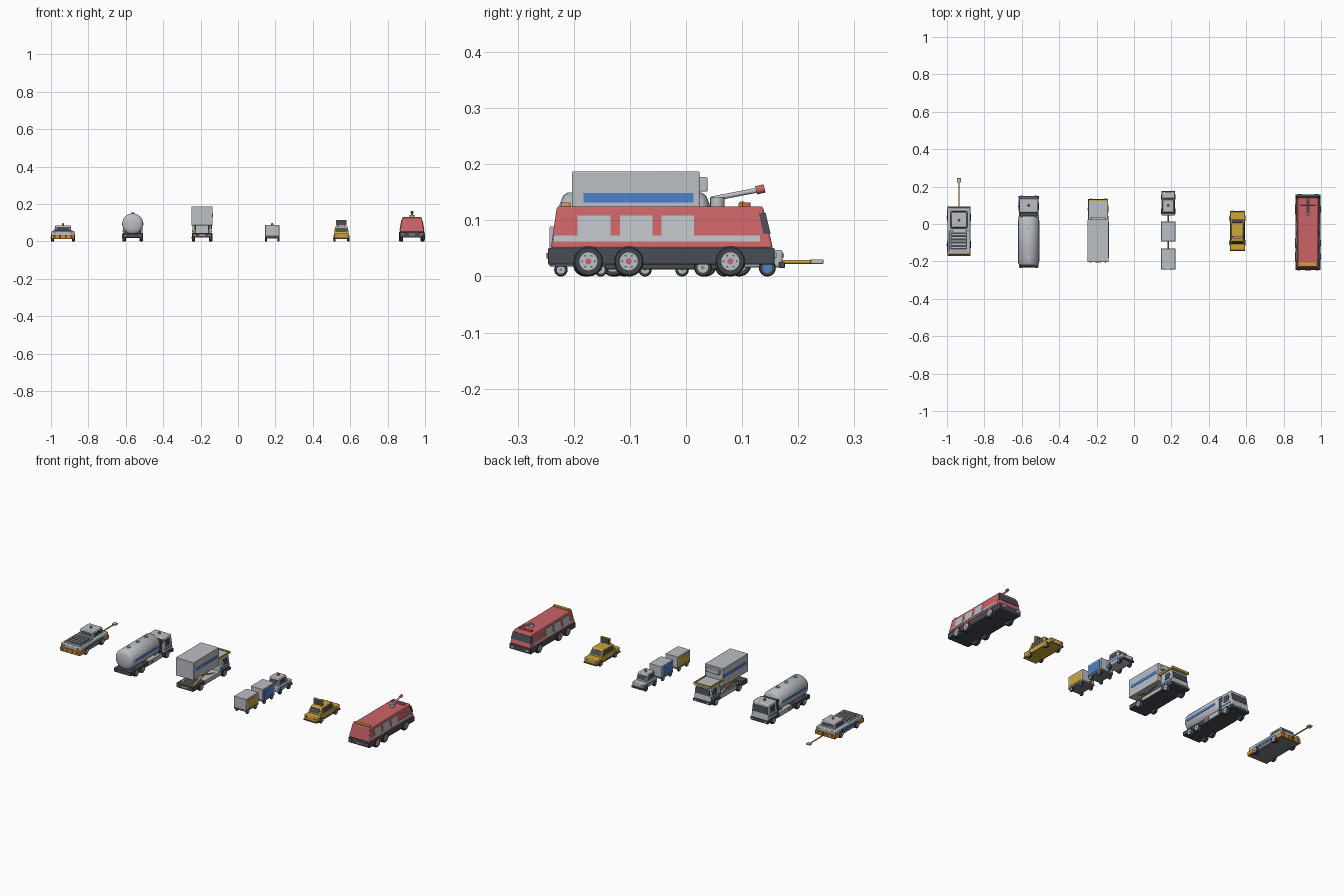
import bpy, bmesh, math
from mathutils import Vector, Matrix

cube = bpy.data.objects.get("Cube")
if cube:
    bpy.data.objects.remove(cube, do_unlink=True)

COLOURS = {
    "light_grey": (0.50, 0.52, 0.55), "mid_grey": (0.20, 0.21, 0.23),
    "dark_grey": (0.065, 0.072, 0.09), "tyre_black": (0.05, 0.056, 0.068),
    "red": (0.60, 0.125, 0.135), "yellow": (0.62, 0.38, 0.045),
    "blue": (0.07, 0.22, 0.60), "orange": (0.74, 0.25, 0.02),
}
MATS = {}
for key, rgb in COLOURS.items():
    m = bpy.data.materials.new(key)
    m.use_nodes = True
    m.diffuse_color = (*rgb, 1)
    m.node_tree.nodes["Principled BSDF"].inputs["Base Color"].default_value = (*rgb, 1)
    MATS[key] = m
made = []


def add(name, bm, mat, bevel=0):
    bmesh.ops.recalc_face_normals(bm, faces=bm.faces)
    me = bpy.data.meshes.new(name)
    bm.to_mesh(me)
    bm.free()
    me.materials.append(MATS[mat])
    ob = bpy.data.objects.new(name, me)
    bpy.context.collection.objects.link(ob)
    if bevel:
        mod = ob.modifiers.new("edge_round", "BEVEL")
        mod.width, mod.segments, mod.limit_method = bevel, 2, "ANGLE"
    made.append(ob)
    return ob


def loft(name, cx, low, high, mat, bevel=0):
    """Tapered block between two rectangles, each (width, y_back, y_front, z)."""
    bm = bmesh.new()
    rings = []
    for w, ya, yb, z in (low, high):
        corners = ((-w / 2, ya), (w / 2, ya), (w / 2, yb), (-w / 2, yb))
        rings.append([bm.verts.new((cx + x, y, z)) for x, y in corners])
    a, b = rings
    bm.faces.new(a[::-1])
    bm.faces.new(b)
    for i in range(4):
        j = (i + 1) % 4
        bm.faces.new((a[i], a[j], b[j], b[i]))
    return add(name, bm, mat, bevel)


def box(name, cx, w, ya, yb, za, zb, mat, bevel=0):
    return loft(name, cx, (w, ya, yb, za), (w, ya, yb, zb), mat, bevel)


def lathe(name, loc, axis, profile, mat, steps=24):
    """Spin (radius, distance) points about an axis."""
    bm = bmesh.new()
    vs = [bm.verts.new((r, 0, t)) for r, t in profile]
    edges = [bm.edges.new(p) for p in zip(vs, vs[1:])]
    bmesh.ops.spin(bm, geom=vs + edges, cent=(0, 0, 0), axis=(0, 0, 1),
                   angle=math.tau, steps=steps)
    bmesh.ops.remove_doubles(bm, verts=bm.verts, dist=1e-5)
    turn = Vector(axis).to_track_quat("Z", "Y").to_matrix().to_4x4()
    bm.transform(Matrix.Translation(loc) @ turn)
    return add(name, bm, mat)


def rod(name, start, end, r, mat, steps=16):
    d = Vector(end) - Vector(start)
    return lathe(name, start, d, [(0, 0), (r, 0), (r, d.length), (0, d.length)], mat, steps)


def wheels(name, cx, half, ys, r, width, cap="mid_grey", hub="light_grey", bolts=0):
    for y in ys:
        for s in (-1, 1):
            at = Vector((cx + s * half, y, r))
            out = Vector((s, 0, 0))
            lathe(name + "_tyre", at - out * width, out,
                  [(0, 0), (r * .9, 0), (r, width * .15), (r, width * .8),
                   (r * .9, width * .97), (r * .65, width * .97), (0, width * .9)], "tyre_black")
            rod(name + "_hub", at - out * width * .2, at, r * .6, hub)
            rod(name + "_cap", at - out * width * .2, at + out * .0012, r * .2, cap, 12)
            for k in range(bolts):
                a = math.tau * k / bolts
                p = at + Vector((0, math.cos(a), math.sin(a))) * r * .42
                rod(name + "_bolt", p - out * .002, p + out * .0006, r * .06, "dark_grey", 8)


def lamps(name, cx, spread, y, z, mat, w=.012, h=.007):
    for s in (-1, 1):
        box(name, cx + s * spread, w, y - .003, y + .003, z - h / 2, z + h / 2, mat)


def beacon(name, cx, y, z, mat="orange"):
    lathe(name, (cx, y, z), (0, 0, 1), [(0, 0), (.006, 0), (.006, .008), (.003, .012), (0, .012)], mat, 12)


# Fire engine
cx = .93
def shell(z, grow=0):
    t = (z - .05) / .075
    return .132 - .026 * t + grow, -.241 + .011 * t - grow / 2, .155 - .018 * t + grow / 2, z

box("fire_engine_skirt", cx, .133, -.246, .158, .021, .051, "dark_grey", .003)
loft("fire_engine_body", cx, shell(.05), shell(.125), "red", .004)
w, a, b, z = shell(.062, .003)
loft("fire_engine_stripe", cx, (w, -.236, .132, z), (shell(.073, .003)[0], -.235, .132, .073), "light_grey")
for ya in (-.193, -.118, -.044):
    low, high = shell(.064, .005)[0], shell(.109, .005)[0]
    loft("fire_engine_side_panel", cx, (low, ya, ya + .058, .064), (high, ya, ya + .058, .109), "light_grey")
low, high = shell(.076, .004), shell(.113, .004)
loft("fire_engine_windscreen", cx, (low[0], .138, low[2], .076), (high[0], .130, high[2], .113), "dark_grey")
lamps("fire_engine_headlamp", cx, .045, .158, .038, "light_grey", .02, .01)
lamps("fire_engine_tail_lamp", cx, .05, -.246, .038, "red", .014, .008)
box("fire_engine_rear_plate", cx, .03, -.249, -.244, .032, .042, "mid_grey")
box("fire_engine_light_bar", cx, .1, -.223, -.206, .124, .132, "yellow", .001)
box("fire_engine_roof_lamp_bar", cx, .08, .1, .115, .124, .132, "red", .001)
rod("cannon_base", (cx, .056, .122), (cx, .056, .141), .013, "light_grey")
rod("cannon_barrel", (cx, .045, .138), (cx, .128, .154), .0045, "light_grey")
rod("cannon_nozzle", (cx, .125, .1535), (cx, .14, .157), .0075, "red")
wheels("fire_engine", cx, .069, (-.174, -.102, .079), .027, .022, "red", bolts=6)

# Guide car with roof sign
cx = .553
box("guide_car_body", cx, .08, -.142, .067, .012, .045, "yellow", .004)
loft("guide_car_cabin", cx, (.078, -.108, .025, .044), (.064, -.09, .002, .08), "yellow", .003)
loft("guide_car_side_windows", cx, (.0775, -.088, .008, .05), (.0685, -.08, -.004, .073), "dark_grey")
loft("guide_car_windscreens", cx, (.062, -.1065, .0225, .05), (.056, -.0955, .0075, .073), "dark_grey")
box("guide_car_bumper", cx, .082, -.144, .069, .014, .021, "dark_grey")
lamps("guide_car_headlamp", cx, .027, .068, .034, "light_grey")
lamps("guide_car_tail_lamp", cx, .027, -.142, .034, "red")
lamps("guide_car_sign_post", cx, .018, -.07, .082, "dark_grey", .004, .01)
box("guide_car_sign_frame", cx, .056, -.076, -.064, .085, .115, "yellow", .001)
box("guide_car_sign_face", cx, .048, -.077, -.063, .089, .111, "dark_grey")
wheels("guide_car", cx, .043, (-.1, .03), .016, .012)

# Baggage tractor and two carts
cx = .183
box("tractor_body", cx, .07, .045, .172, .016, .047, "light_grey", .004)
box("tractor_stripe", cx, .072, .06, .16, .031, .037, "blue")
box("tractor_bumper", cx, .074, .166, .176, .015, .026, "dark_grey", .001)
loft("tractor_cab", cx, (.064, .056, .14, .046), (.058, .064, .128, .086), "light_grey", .003)
loft("tractor_side_windows", cx, (.0645, .07, .122, .054), (.0605, .072, .117, .077), "dark_grey")
loft("tractor_windscreens", cx, (.05, .0565, .1395, .054), (.046, .061, .132, .077), "dark_grey")
beacon("tractor_beacon", cx, .1, .086)
lamps("tractor_headlamp", cx, .024, .172, .037, "light_grey")
wheels("tractor", cx, .038, (.068, .145), .015, .011, hub="blue")
for ya, yb, cloth in ((-.093, .013, "blue"), (-.243, -.132, "yellow")):
    ym = (ya + yb) / 2
    box("cart_base", cx, .076, ya, yb, .018, .027, "mid_grey", .001)
    box("cart_box", cx, .076, ya, yb, .027, .089, "light_grey", .002)
    box("cart_curtain", cx, .0785, ya + .012, yb - .012, .031, .08, cloth)
    rod("cart_drawbar", (cx, yb - .01, .021), (cx, yb + .04, .021), .003, "yellow", 8)
    wheels("cart", cx, .037, (ya + .02, yb - .02), .012, .009)

# Catering truck
cx = -.192
box("catering_chassis", cx, .106, -.203, .125, .02, .045, "dark_grey", .002)
box("catering_skirt", cx, .109, -.1, .045, .024, .045, "light_grey", .002)
loft("catering_cab", cx, (.104, .035, .13, .03), (.1, .038, .118, .112), "light_grey", .004)
box("catering_cab_stripe", cx, .106, .045, .124, .05, .058, "blue")
loft("catering_windscreen", cx, (.09, .1, .1282, .066), (.086, .1, .1225, .1), "dark_grey")
loft("catering_side_window", cx, (.105, .07, .11, .066), (.103, .07, .105, .1), "dark_grey")
box("catering_bumper", cx, .108, .12, .134, .02, .036, "dark_grey", .002)
lamps("catering_headlamp", cx, .038, .1335, .03, "light_grey")
lamps("catering_tail_lamp", cx, .04, -.203, .034, "red")
box("catering_rear_marker", cx, .03, -.205, -.2, .03, .038, "yellow")
box("catering_platform", cx, .1, .024, .132, .113, .118, "light_grey")
box("catering_platform_rail", cx, .104, .124, .132, .112, .124, "yellow")
for s in (-1, 1):
    box("catering_side_rail", cx + s * .05, .004, .024, .132, .114, .124, "yellow")
    x = cx + s * .036
    for y0, y1 in ((-.165, .005), (.005, -.165)):
        loft("scissor_arm", x, (.008, y0 - .006, y0 + .006, .045), (.008, y1 - .006, y1 + .006, .088), "yellow")
box("catering_box", cx, .113, -.203, .024, .086, .187, "light_grey", .002)
box("catering_box_stripe", cx, .1155, -.183, .013, .132, .149, "blue")
box("catering_cooler", cx, .08, .02, .038, .151, .177, "light_grey", .002)
wheels("catering", cx, .055, (-.13, .08), .021, .018)

# Fuel tanker
cx = -.563
box("tanker_chassis", cx, .106, -.232, .14, .02, .042, "dark_grey", .002)
box("tanker_side_locker", cx, .11, -.07, .045, .02, .046, "light_grey", .002)
box("tanker_locker_marking", cx, .1125, -.06, -.03, .027, .038, "red")
for y in (-.19, -.09, .01):
    box("tanker_saddle", cx, .08, y - .008, y + .008, .04, .056, "mid_grey")
lathe("tanker_tank", (cx, -.228, .094), (0, 1, 0),
      [(0, 0), (.035, .003), (.05, .009), (.056, .018), (.056, .255), (.05, .264), (.035, .27), (0, .273)],
      "light_grey", 32)
box("tanker_tank_stripe", cx, .1145, -.2, .02, .087, .1, "blue")
for y in (-.174, -.094, -.02):
    rod("tanker_hatch", (cx, y, .145), (cx, y, .155), .01, "light_grey")
box("tanker_cab_back", cx, .09, .035, .065, .04, .115, "dark_grey")
loft("tanker_cab", cx, (.106, .06, .147, .028), (.1, .062, .134, .122), "light_grey", .005)
loft("tanker_windscreen", cx, (.098, .11, .1425, .068), (.094, .11, .1375, .106), "dark_grey")
loft("tanker_side_window", cx, (.1055, .08, .122, .07), (.1035, .08, .117, .106), "dark_grey")
box("tanker_cab_stripe", cx, .107, .07, .132, .052, .06, "blue")
box("tanker_bumper", cx, .11, .137, .15, .018, .036, "dark_grey", .002)
lamps("tanker_headlamp", cx, .038, .1495, .028, "light_grey")
lamps("tanker_tail_lamp", cx, .04, -.232, .032, "red")
beacon("tanker_beacon", cx, .1, .122)
wheels("tanker", cx, .055, (-.18, -.125, .095), .021, .018)

# Pushback tug with tow bar
cx = -.936
box("tug_base", cx, .116, -.16, .085, .012, .034, "mid_grey", .002)
box("tug_body", cx, .122, -.162, .087, .03, .055, "light_grey", .004)
box("tug_side_stripe", cx, .1245, -.1, .03, .034, .044, "blue")
for y in (-.159, .082):
    box("tug_bumper", cx, .124, y - .011, y + .011, .013, .036, "orange", .002)
    for x in (-.045, -.015, .015, .045):
        loft("tug_bumper_stripe", cx + x, (.01, y - .0118, y + .0118, .015), (.01, y - .0118, y + .0118, .034), "dark_grey")
for s in (-1, 1):
    for y in (-.14, .064):
        box("tug_corner_guard", cx + s * .055, .015, y - .018, y + .018, .014, .036, "orange", .002)
box("tug_engine_deck", cx, .104, -.147, -.035, .053, .06, "light_grey", .002)
box("tug_grille", cx, .088, -.137, -.045, .058, .0615, "dark_grey")
for i in range(5):
    y = -.126 + i * .0175
    box("tug_grille_slat", cx, .078, y - .003, y + .003, .06, .064, "light_grey")
loft("tug_cab", cx, (.09, -.024, .07, .053), (.082, -.018, .062, .086), "light_grey", .003)
loft("tug_side_windows", cx, (.0895, -.01, .055, .06), (.0855, -.008, .053, .077), "dark_grey")
loft("tug_windscreens", cx, (.072, -.0238, .0695, .06), (.068, -.0205, .0655, .077), "dark_grey")
beacon("tug_beacon", cx, .02, .086)
lamps("tug_headlamp", cx, .045, .087, .046, "light_grey")
lamps("tug_tail_lamp", cx, .045, -.162, .046, "red")
wheels("tug", cx, .064, (-.11, .035), .02, .016)
rod("tow_bar", (cx, .08, .026), (cx, .225, .026), .0035, "yellow", 12)
box("tow_bar_head", cx, .022, .222, .245, .0225, .0305, "light_grey", .001)

# Smooth round parts, keep edges crisp
bpy.ops.object.select_all(action="DESELECT")
for ob in made:
    ob.select_set(True)
bpy.context.view_layer.objects.active = made[0]
bpy.ops.object.shade_smooth_by_angle(angle=math.radians(35))
